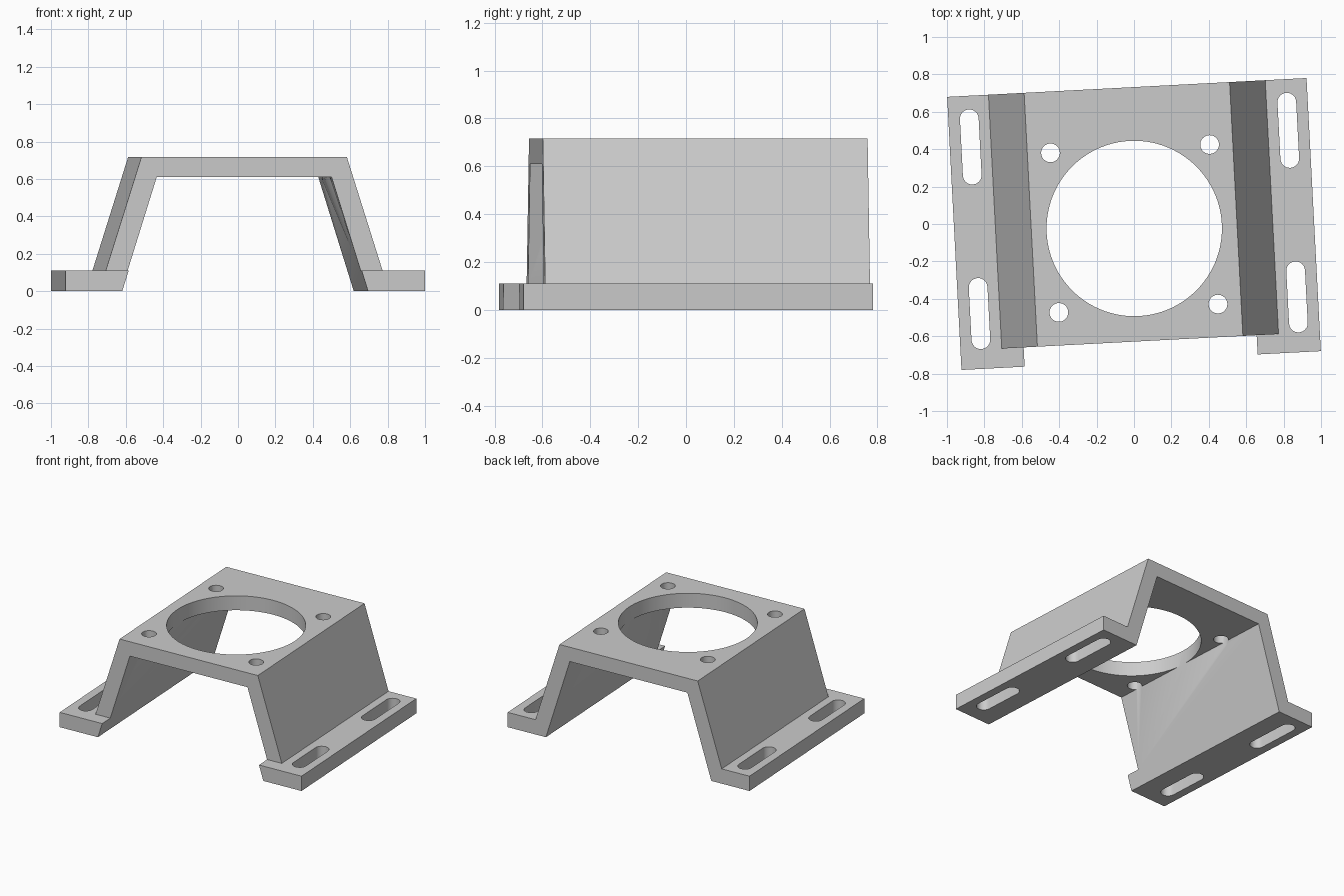
import bpy, bmesh, math

if "Cube" in bpy.data.objects:
    bpy.data.objects.remove(bpy.data.objects["Cube"])

TURN = math.radians(3)      # whole bracket is slightly turned about z
BACK, FRONT, BODY_FRONT = 0.731, -0.731, -0.628

grey = bpy.data.materials.new("bracket grey")
grey.diffuse_color = (0.6, 0.6, 0.6, 1)
grey.use_nodes = True
grey.node_tree.nodes["Principled BSDF"].inputs["Base Color"].default_value = grey.diffuse_color


def prism(bm, base, shift):
    """Closed prism: polygon of 3D points swept along shift."""
    a = [bm.verts.new(p) for p in base]
    b = [bm.verts.new([c + s for c, s in zip(p, shift)]) for p in base]
    bm.faces.new(a)
    bm.faces.new(b[::-1])
    n = len(a)
    for i in range(n):
        bm.faces.new((a[i], b[i], b[(i + 1) % n], a[(i + 1) % n]))


def make(name, bm):
    bmesh.ops.recalc_face_normals(bm, faces=bm.faces)
    me = bpy.data.meshes.new(name)
    bm.to_mesh(me)
    bm.free()
    me.materials.append(grey)
    ob = bpy.data.objects.new(name, me)
    bpy.context.collection.objects.link(ob)
    ob.rotation_euler.z = TURN
    return ob


def stadium(cx, cy, r, half, z, n):
    """Circle outline, stretched along y by half on each side."""
    pts = []
    for side, start in ((1, 0), (-1, math.pi)):
        for i in range(n + 1):
            if half == 0 and i == n:
                continue
            t = start + math.pi * i / n
            pts.append((cx + r * math.cos(t), cy + side * half + r * math.sin(t), z))
    return pts


# Hat-shaped bracket profile, mirrored, swept front to back
right = [(0.55, 0.717), (0.741, 0.11), (0.962, 0.11), (0.962, 0), (0.658, 0), (0.468, 0.61)]
profile = right + [(-x, z) for x, z in reversed(right)]
bm = bmesh.new()
prism(bm, [(x, FRONT, z) for x, z in profile], (0, BACK - FRONT, 0))
bracket = make("mounting_bracket", bm)

# Cutters: front trim above the feet, bore, bolt holes and foot slots
bm = bmesh.new()
prism(bm, [(-1.2, -1, 0.11), (1.2, -1, 0.11), (1.2, BODY_FRONT, 0.11), (-1.2, BODY_FRONT, 0.11)], (0, 0, 1))
trim = make("front_trim_cutter", bm)

bm = bmesh.new()
prism(bm, stadium(0, -0.024, 0.469, 0, 0.5, 48), (0, 0, 0.5))
for sx in (-1, 1):
    for sy in (-1, 1):
        prism(bm, stadium(sx * 0.426, -0.024 + sy * 0.427, 0.05, 0, 0.5, 16), (0, 0, 0.5))
    for cy, half in ((0.457, 0.151), (-0.435, 0.14)):
        prism(bm, stadium(sx * 0.85, cy, 0.05, half, -0.2, 12), (0, 0, 0.5))
holes = make("hole_cutter", bm)

bpy.context.view_layer.objects.active = bracket
for cutter in (trim, holes):
    mod = bracket.modifiers.new("cut", "BOOLEAN")
    mod.operation, mod.solver, mod.object = "DIFFERENCE", "EXACT", cutter
    cutter.hide_render = True
    bpy.ops.object.modifier_apply(modifier=mod.name)
    bpy.data.objects.remove(cutter)

# Smooth hole walls, sharp folded edges
bracket.select_set(True)
bpy.ops.object.shade_smooth_by_angle(angle=math.radians(30))
